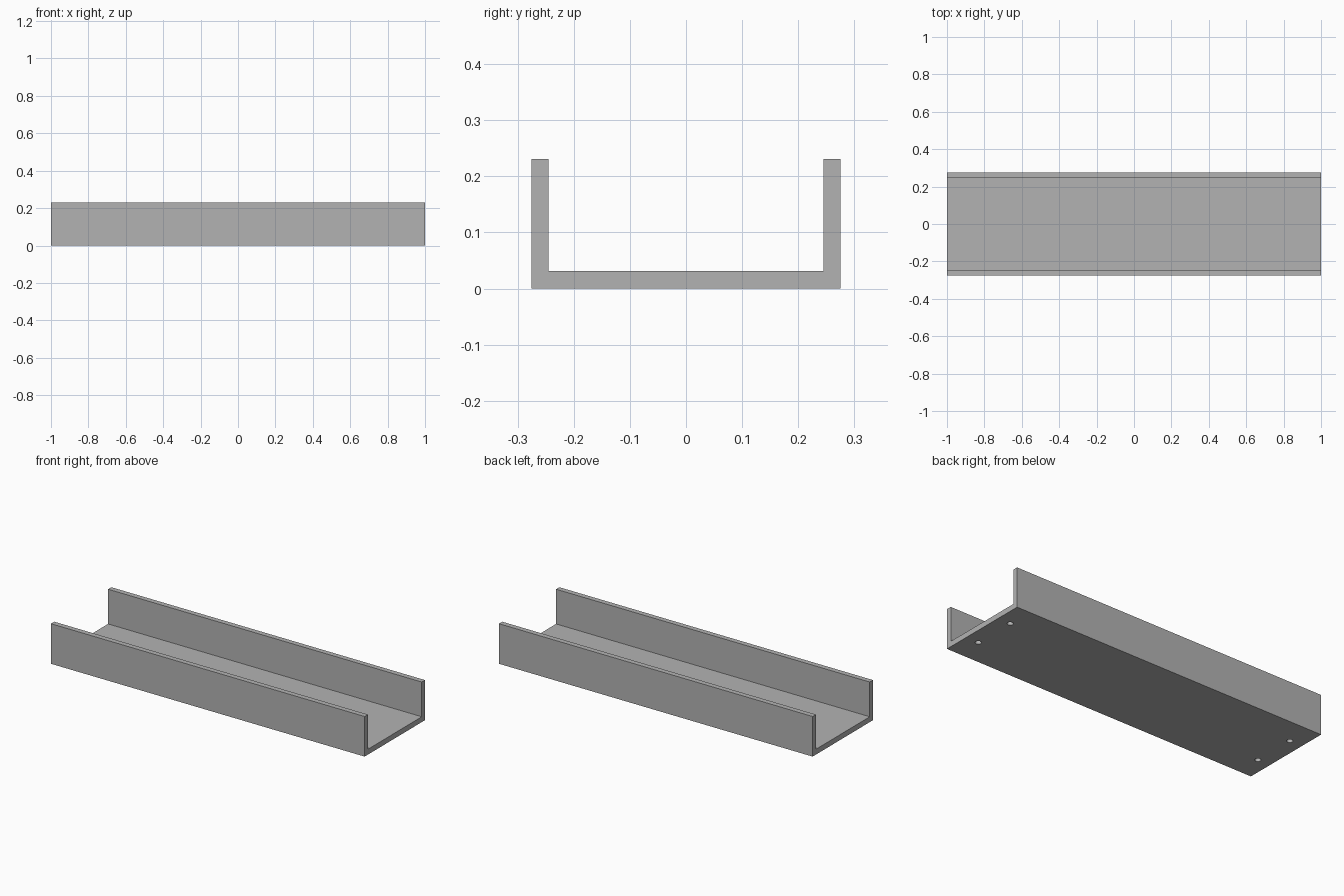
import bpy
import bmesh
from mathutils import Matrix

HALF_LENGTH, HALF_WIDTH, HEIGHT = 1.0, 0.275, 0.231
WALL, FLOOR = 0.03, 0.031
HOLE_X, HOLE_Y, HOLE_RADIUS, HOLE_DEPTH = 0.92, 0.125, 0.016, 0.025

cube = bpy.data.objects.get("Cube")
if cube:
    bpy.data.objects.remove(cube, do_unlink=True)

grey = bpy.data.materials.new("light grey")
grey.use_nodes = True
colour = (0.45, 0.45, 0.45, 1.0)
grey.diffuse_color = colour
grey.node_tree.nodes["Principled BSDF"].inputs["Base Color"].default_value = colour


def add_object(name, bm):
    bmesh.ops.recalc_face_normals(bm, faces=bm.faces)
    mesh = bpy.data.meshes.new(name)
    bm.to_mesh(mesh)
    bm.free()
    mesh.materials.append(grey)
    obj = bpy.data.objects.new(name, mesh)
    bpy.context.collection.objects.link(obj)
    return obj


# U-shaped channel: half profile mirrored, then extruded along its length
half = [(HALF_WIDTH, 0), (HALF_WIDTH, HEIGHT),
        (HALF_WIDTH - WALL, HEIGHT), (HALF_WIDTH - WALL, FLOOR)]
profile = half + [(-y, z) for y, z in reversed(half)]
bm = bmesh.new()
end = bm.faces.new([bm.verts.new((-HALF_LENGTH, y, z)) for y, z in profile])
extruded = bmesh.ops.extrude_face_region(bm, geom=[end], use_keep_orig=True)
moved = [v for v in extruded["geom"] if isinstance(v, bmesh.types.BMVert)]
bmesh.ops.translate(bm, verts=moved, vec=(2 * HALF_LENGTH, 0, 0))
channel = add_object("channel", bm)

# Four blind screw holes in the underside
bm = bmesh.new()
for sx in (-1, 1):
    for sy in (-1, 1):
        bmesh.ops.create_cone(
            bm, cap_ends=True, segments=24, radius1=HOLE_RADIUS,
            radius2=HOLE_RADIUS, depth=2 * HOLE_DEPTH,
            matrix=Matrix.Translation((sx * HOLE_X, sy * HOLE_Y, 0)))
cutter = add_object("hole_cutter", bm)
cutter.hide_render = True

cut = channel.modifiers.new("screw_holes", "BOOLEAN")
cut.operation = "DIFFERENCE"
cut.solver = "EXACT"
cut.object = cutter

# Apply the cut and discard the cutter
bpy.ops.object.select_all(action="DESELECT")
bpy.context.view_layer.objects.active = channel
channel.select_set(True)
bpy.ops.object.modifier_apply(modifier=cut.name)
bpy.data.objects.remove(cutter, do_unlink=True)
bpy.ops.object.shade_smooth_by_angle()
